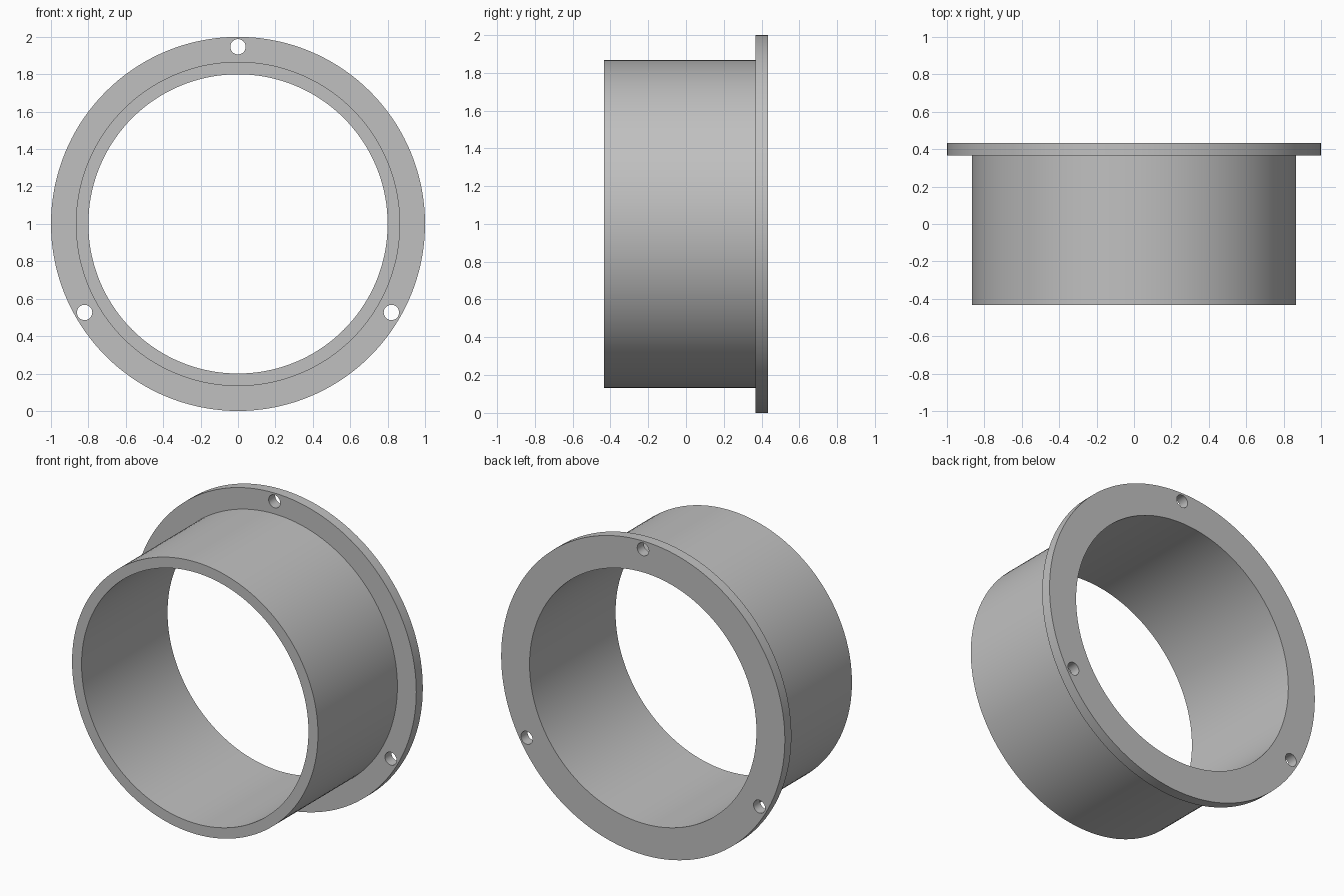
import bpy, bmesh, math
from mathutils import Matrix, Vector

cube = bpy.data.objects.get("Cube")
if cube:
    bpy.data.objects.remove(cube, do_unlink=True)

OUTER, TUBE, BORE = 1.0, 0.867, 0.8       # radii
FRONT, STEP, BACK = -0.433, 0.367, 0.433  # depths along y
HOLE_RADIUS, HOLE_CIRCLE = 0.041, 0.947

grey = bpy.data.materials.new("plain grey")
grey.use_nodes = True
colour = (0.53, 0.53, 0.53, 1)
grey.diffuse_color = colour
grey.node_tree.nodes["Principled BSDF"].inputs["Base Color"].default_value = colour


def add_object(name, bm):
    bmesh.ops.recalc_face_normals(bm, faces=bm.faces)
    mesh = bpy.data.meshes.new(name)
    bm.to_mesh(mesh)
    bm.free()
    mesh.materials.append(grey)
    obj = bpy.data.objects.new(name, mesh)
    bpy.context.collection.objects.link(obj)
    return obj


# Flanged sleeve: stepped wall section revolved around the y axis
bm = bmesh.new()
section = [(BORE, FRONT), (TUBE, FRONT), (TUBE, STEP),
           (OUTER, STEP), (OUTER, BACK), (BORE, BACK)]
verts = [bm.verts.new((0, y, r)) for r, y in section]
edges = [bm.edges.new((v, verts[i - 1])) for i, v in enumerate(verts)]
bmesh.ops.spin(bm, geom=verts + edges, cent=(0, 0, 0), axis=(0, 1, 0),
               angle=math.tau, steps=144, use_merge=True)
bmesh.ops.remove_doubles(bm, verts=bm.verts, dist=0.0001)
bmesh.ops.translate(bm, verts=bm.verts, vec=(0, 0, OUTER))
sleeve = add_object("flanged_sleeve", bm)

# Three screw holes, evenly spaced around the flange
bm = bmesh.new()
for i in range(3):
    angle = i * math.tau / 3
    place = Vector((HOLE_CIRCLE * math.sin(angle), (STEP + BACK) / 2,
                    OUTER + HOLE_CIRCLE * math.cos(angle)))
    bmesh.ops.create_cone(bm, cap_ends=True, segments=32, depth=0.2,
                          radius1=HOLE_RADIUS, radius2=HOLE_RADIUS,
                          matrix=Matrix.Translation(place) @ Matrix.Rotation(math.pi / 2, 4, "X"))
cutter = add_object("hole_cutter", bm)
cutter.hide_render = True

cut = sleeve.modifiers.new("screw holes", "BOOLEAN")
cut.operation = "DIFFERENCE"
cut.solver = "EXACT"
cut.object = cutter

bpy.ops.object.select_all(action="DESELECT")
sleeve.select_set(True)
bpy.context.view_layer.objects.active = sleeve
bpy.ops.object.modifier_apply(modifier=cut.name)
bpy.data.objects.remove(cutter, do_unlink=True)
bpy.ops.object.shade_smooth_by_angle(angle=math.radians(30))
